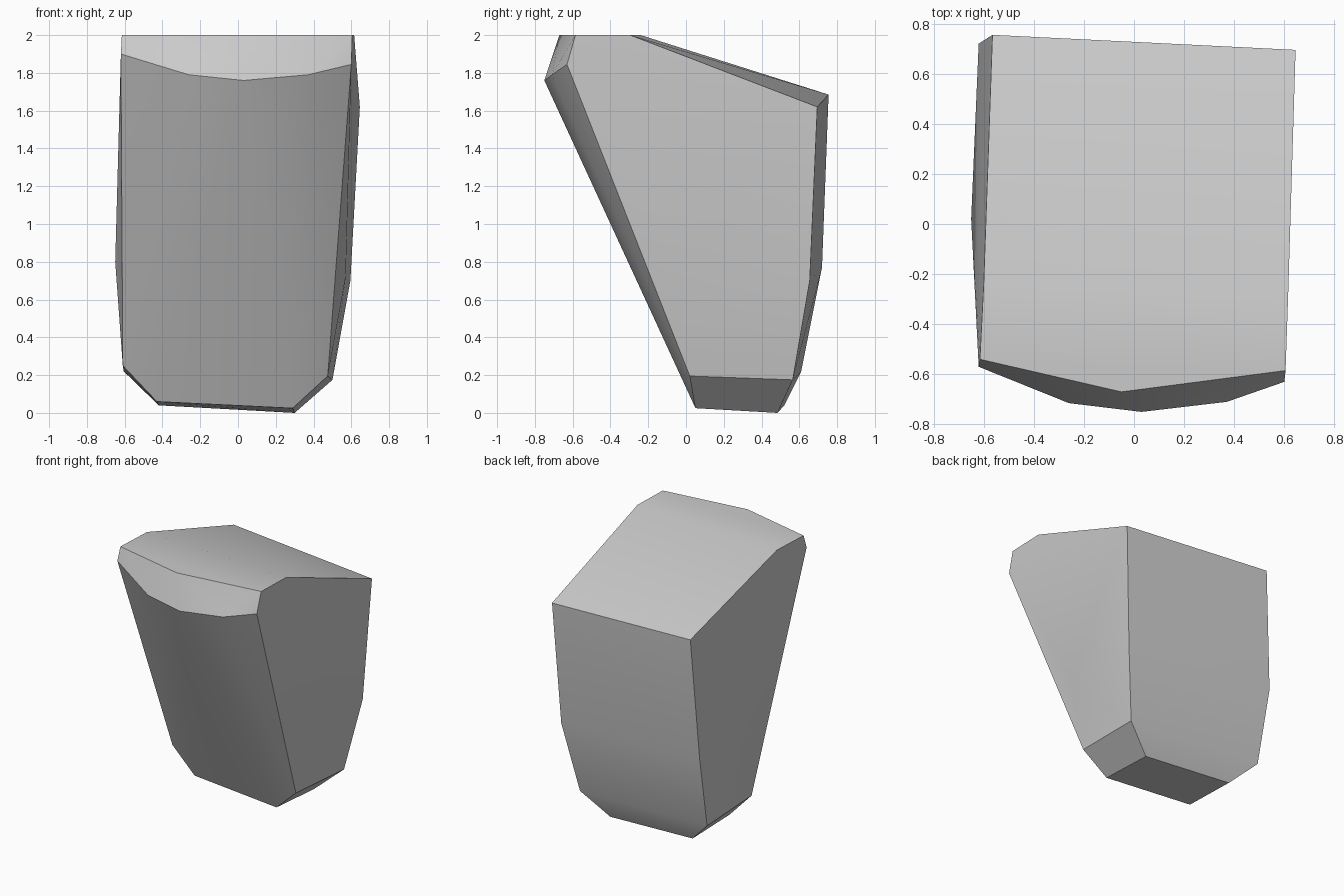
import bpy
import bmesh
import math

# Remove the default cube only
cube = bpy.data.objects.get("Cube")
if cube:
    bpy.data.objects.remove(cube, do_unlink=True)


def make_material(name, colour):
    material = bpy.data.materials.new(name)
    material.use_nodes = True
    material.diffuse_color = colour
    shader = next(n for n in material.node_tree.nodes if n.type == 'BSDF_PRINCIPLED')
    shader.inputs["Base Color"].default_value = colour
    return material


def make_hull(name, outlines, material):
    """Stretch a convex skin over a group of outlines."""
    bm = bmesh.new()
    for outline in outlines:
        for point in outline:
            bm.verts.new(point)
    result = bmesh.ops.convex_hull(bm, input=bm.verts[:])
    leftovers = {v for key in ("geom_interior", "geom_unused")
                 for v in result[key] if isinstance(v, bmesh.types.BMVert)}
    bmesh.ops.delete(bm, geom=list(leftovers), context='VERTS')
    bmesh.ops.recalc_face_normals(bm, faces=bm.faces[:])
    mesh = bpy.data.meshes.new(name)
    bm.to_mesh(mesh)
    bm.free()
    mesh.materials.append(material)
    obj = bpy.data.objects.new(name, mesh)
    bpy.context.collection.objects.link(obj)
    return obj


# Flat crown, cut level, with a bowed front edge
crown = [(-.615, -.54, 2), (-.05, -.67, 2), (.605, -.585, 2),
         (.615, -.295, 2), (-.6, -.24, 2)]

# Bowed lip where the crown bevel meets the sloping front
lip = [(-.62, -.57, 1.9), (-.26, -.715, 1.79), (.03, -.75, 1.76),
       (.37, -.71, 1.79), (.6, -.63, 1.845)]

# Rear corner edges, bending in towards the foot
rear_right = [(-.565, .755, 1.685), (-.62, .72, .77), (-.605, .61, .22)]
rear_left = [(.645, .695, 1.62), (.595, .655, .7), (.5, .565, .175)]

# Slight swell in the middle of each side
side_swell = [(-.65, .02, .8), (.57, 0, .72)]

# Chamfered foot
front_chamfer = [(-.61, .08, .25), (.475, .02, .195)]
sole = [(-.43, .09, .06), (.29, .05, .025), (.3, .485, 0), (-.42, .52, .04)]

grey = make_material("light grey", (.6, .6, .6, 1))
block = make_hull("tapered_block",
                  [crown, lip, rear_right, rear_left, side_swell, front_chamfer, sole],
                  grey)

# Smooth the gentle bends, keep the real corners crisp
bpy.ops.object.select_all(action='DESELECT')
block.select_set(True)
bpy.context.view_layer.objects.active = block
bpy.ops.object.shade_smooth_by_angle(angle=math.radians(30))
